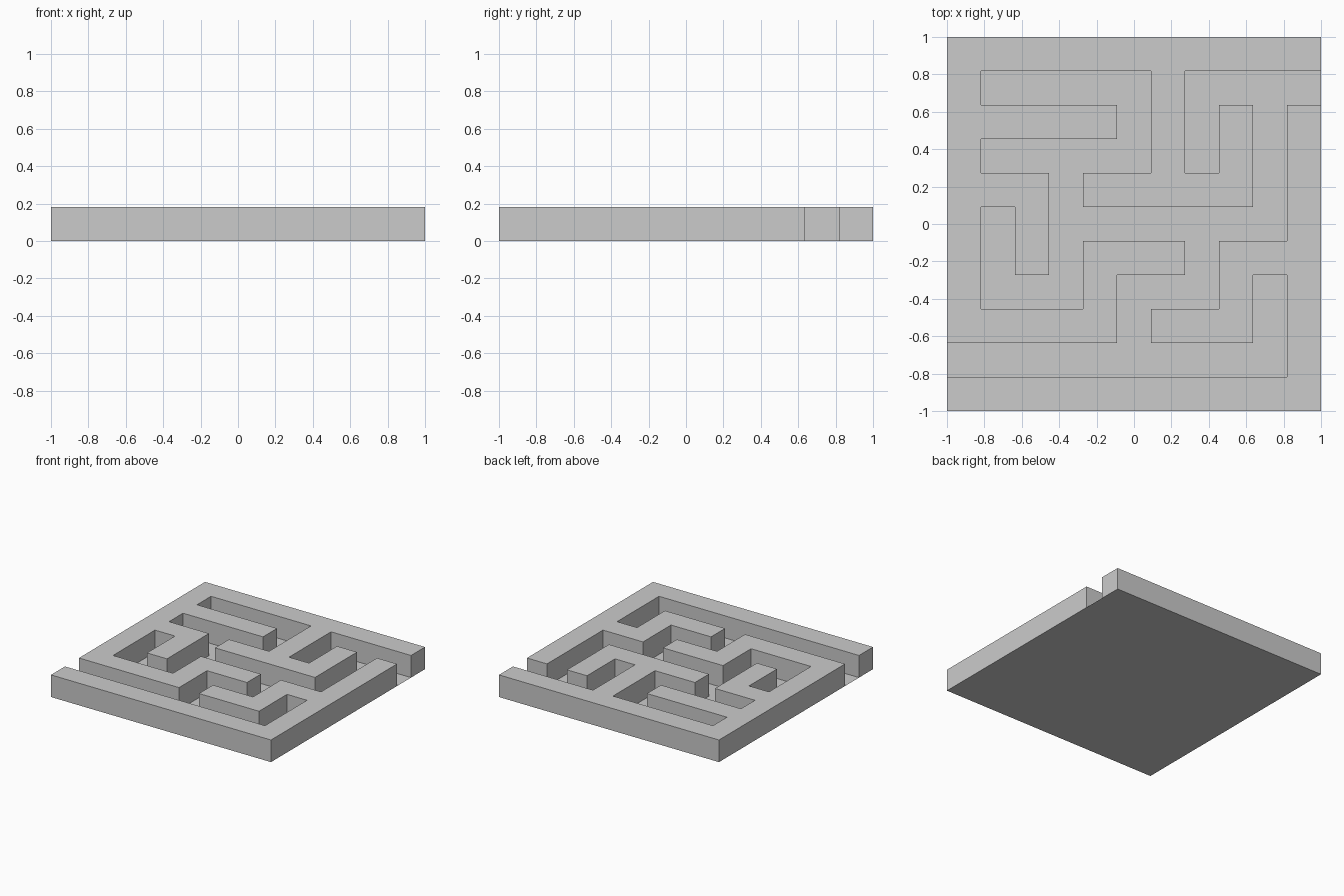
import bpy, bmesh

if "Cube" in bpy.data.objects:
    bpy.data.objects.remove(bpy.data.objects["Cube"])

CELL = 2 / 11  # the maze sits on an 11 x 11 grid of square cells


def grid_point(col, row):
    """Grid corner (columns from left, rows from the back) to world x, y."""
    return (-1 + col * CELL, 1 - row * CELL, 0)


def slab(name, corners, height=0):
    """Flat outline, or an upright wall block open where it meets the floor."""
    bm = bmesh.new()
    base = bm.faces.new([bm.verts.new(grid_point(*c)) for c in corners])
    base.normal_update()
    if base.normal.z < 0:
        base.normal_flip()
    if height:
        top = bmesh.ops.extrude_face_region(bm, geom=[base])
        verts = [v for v in top["geom"] if isinstance(v, bmesh.types.BMVert)]
        bmesh.ops.translate(bm, verts=verts, vec=(0, 0, height))
        # the floor closes the underside
        low = [f for f in bm.faces if all(v.co.z < 1e-6 for v in f.verts)]
        bmesh.ops.delete(bm, geom=low, context='FACES_ONLY')
    mesh = bpy.data.meshes.new(name)
    bm.to_mesh(mesh)
    bm.free()
    obj = bpy.data.objects.new(name, mesh)
    bpy.context.collection.objects.link(obj)
    return obj


# Thin floor sheet under the whole maze
slab("floor", [(0, 0), (11, 0), (11, 11), (0, 11)])

# Walls on the back-left side of the path
slab("back_left_walls", [
    (0, 0), (11, 0), (11, 1), (7, 1), (7, 4), (8, 4), (8, 2), (9, 2),
    (9, 5), (4, 5), (4, 4), (6, 4), (6, 1), (1, 1), (1, 2), (5, 2),
    (5, 3), (1, 3), (1, 4), (3, 4), (3, 7), (2, 7), (2, 5), (1, 5),
    (1, 8), (4, 8), (4, 6), (7, 6), (7, 7), (5, 7), (5, 9), (0, 9)], CELL)

# Walls on the front-right side of the path
slab("front_right_walls", [
    (0, 10), (10, 10), (10, 7), (9, 7), (9, 9), (6, 9), (6, 8), (8, 8),
    (8, 6), (10, 6), (10, 2), (11, 2), (11, 11), (0, 11)], CELL)
